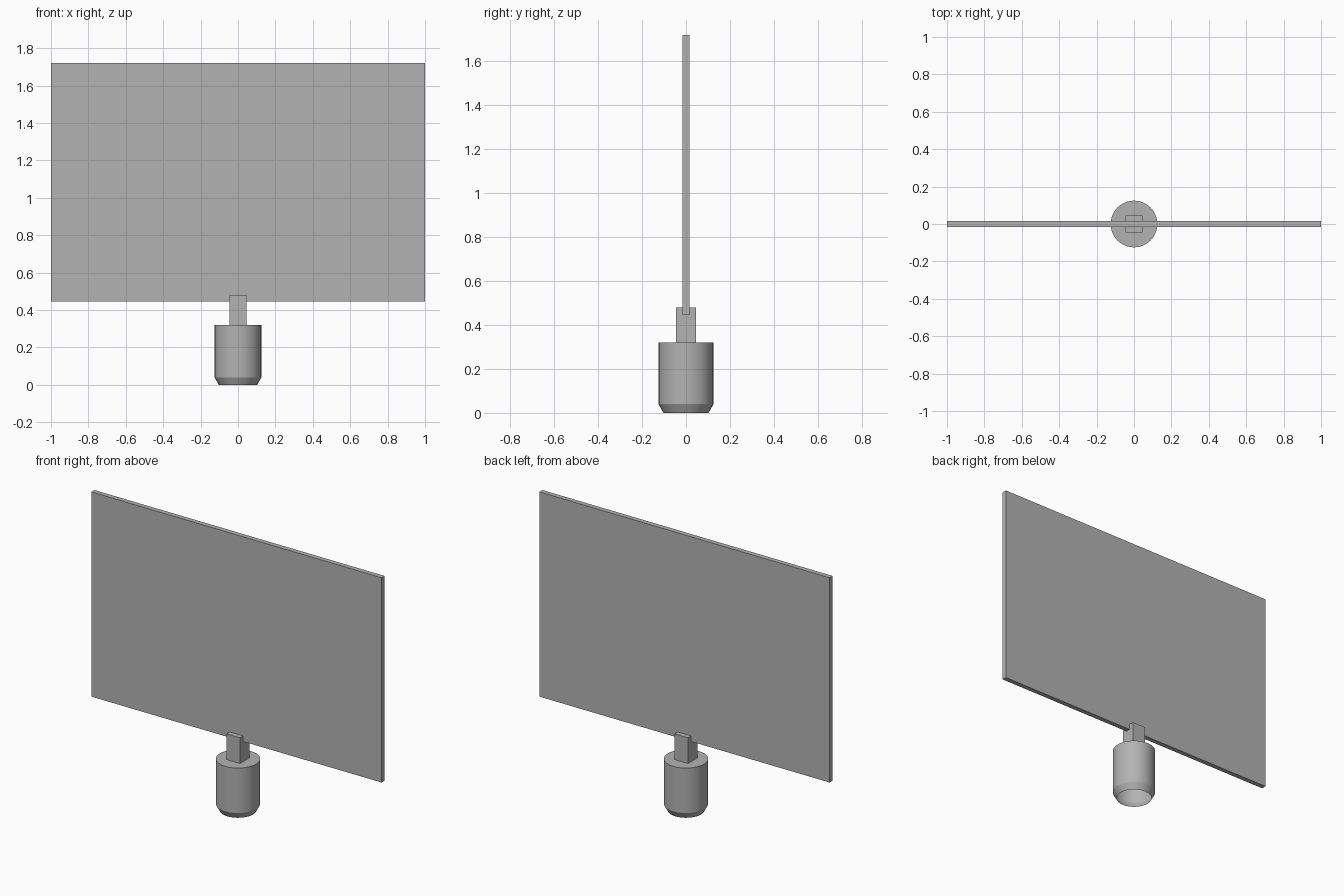
import bpy
import bmesh
import math

cube = bpy.data.objects.get("Cube")
if cube:
    bpy.data.objects.remove(cube, do_unlink=True)

GREY = (0.45, 0.45, 0.45, 1)
grey = bpy.data.materials.new("plain grey")
grey.use_nodes = True
grey.diffuse_color = GREY
grey.node_tree.nodes["Principled BSDF"].inputs["Base Color"].default_value = GREY


def box(name, size, z_low):
    """Box centred on the z axis, resting at z_low."""
    bpy.ops.mesh.primitive_cube_add(size=1, location=(0, 0, z_low + size[2] / 2))
    obj = bpy.context.object
    obj.name = name
    obj.scale = size
    bpy.ops.object.transform_apply(location=False, rotation=False, scale=True)
    obj.data.materials.append(grey)
    return obj


def lathe(name, profile, steps):
    """Spin a (radius, height) profile around the z axis."""
    bm = bmesh.new()
    verts = [bm.verts.new((r, 0, z)) for r, z in profile]
    edges = [bm.edges.new(pair) for pair in zip(verts, verts[1:])]
    bmesh.ops.spin(bm, geom=verts + edges, axis=(0, 0, 1), cent=(0, 0, 0),
                   angle=math.tau, steps=steps, use_duplicate=False)
    bmesh.ops.remove_doubles(bm, verts=bm.verts, dist=0.0001)
    bmesh.ops.recalc_face_normals(bm, faces=bm.faces)
    mesh = bpy.data.meshes.new(name)
    bm.to_mesh(mesh)
    bm.free()
    obj = bpy.data.objects.new(name, mesh)
    bpy.context.collection.objects.link(obj)
    mesh.materials.append(grey)
    bpy.ops.object.select_all(action="DESELECT")
    obj.select_set(True)
    bpy.context.view_layer.objects.active = obj
    bpy.ops.object.shade_smooth_by_angle(angle=math.radians(25))
    return obj


# Flat rectangular panel
box("panel", (2, 0.03, 1.275), 0.445)

# Square post gripping the panel's lower edge
box("post", (0.092, 0.092, 0.16), 0.32)

# Round base cup, tapered at the foot and open underneath
lathe("base", [(0.103, 0), (0.125, 0.04), (0.125, 0.32), (0, 0.32)], 32)
